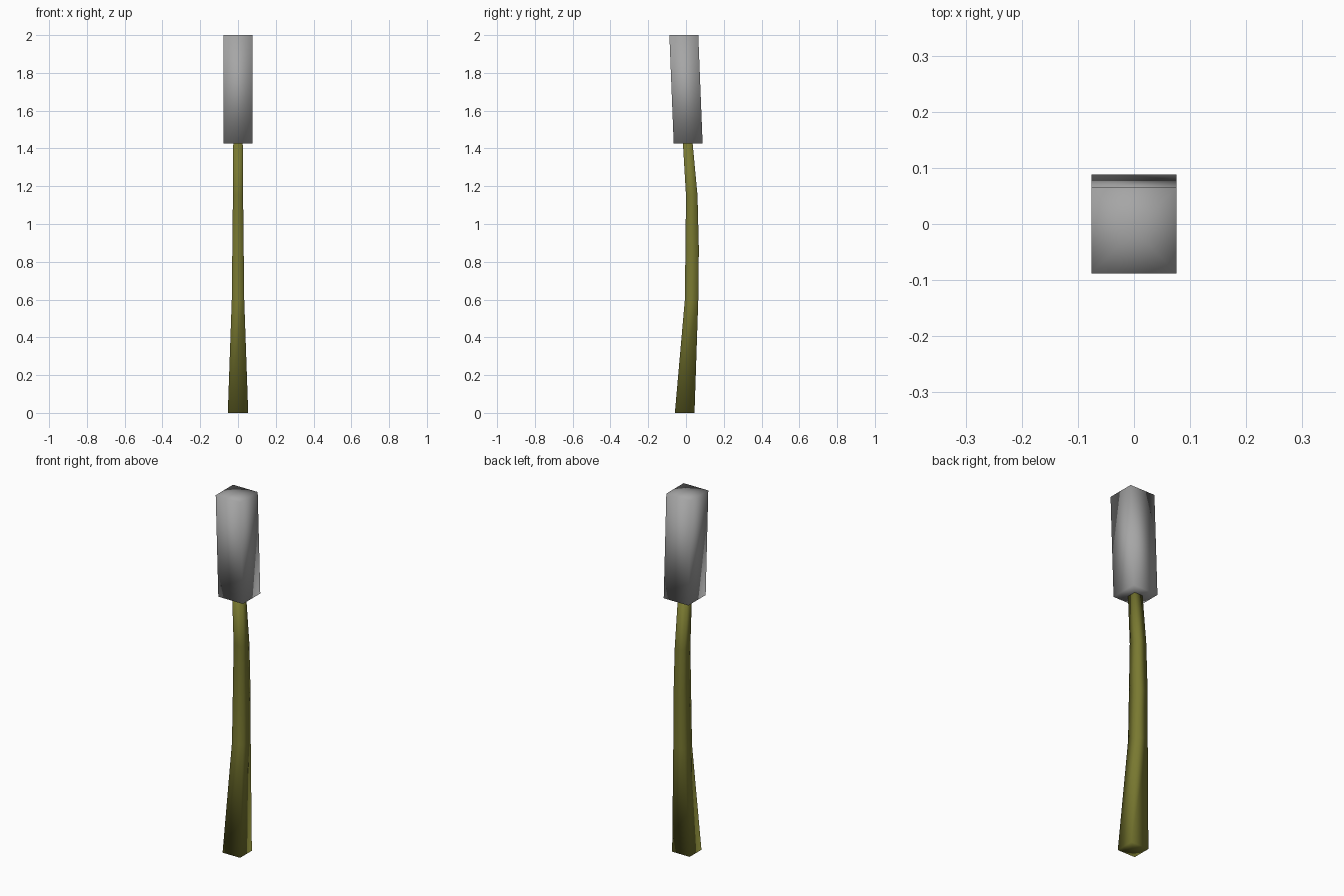
import bpy, bmesh

if "Cube" in bpy.data.objects:
    bpy.data.objects.remove(bpy.data.objects["Cube"])


def material(name, rgb):
    m = bpy.data.materials.new(name)
    m.diffuse_color = (*rgb, 1)
    m.use_nodes = True
    m.node_tree.nodes["Principled BSDF"].inputs["Base Color"].default_value = m.diffuse_color
    return m


def square_loft(name, rings, mat):
    """Smooth four-sided tube; each ring is (z, half width in x, y front, y back)."""
    bm = bmesh.new()
    loops = []
    for z, hx, y0, y1 in rings:
        loops.append([bm.verts.new((x, y, z)) for x, y in
                      ((-hx, y0), (hx, y0), (hx, y1), (-hx, y1))])
    for a, b in zip(loops, loops[1:]):
        for i in range(4):
            j = (i + 1) % 4
            bm.faces.new((a[i], a[j], b[j], b[i]))
    # Caps fan out from a centre point
    caps = [bm.faces.new(loops[0][::-1]), bm.faces.new(loops[-1])]
    bmesh.ops.poke(bm, faces=caps)
    bmesh.ops.recalc_face_normals(bm, faces=bm.faces)
    for f in bm.faces:
        f.smooth = True
    mesh = bpy.data.meshes.new(name)
    bm.to_mesh(mesh)
    bm.free()
    mesh.materials.append(mat)
    ob = bpy.data.objects.new(name, mesh)
    bpy.context.collection.objects.link(ob)
    return ob


olive = material("olive green", (0.19, 0.19, 0.03))
grey = material("grey", (0.38, 0.38, 0.38))

# Curved tapering stem
square_loft("stem", [(0, 0.054, -0.059, 0.045),
                     (0.6, 0.033, -0.006, 0.065),
                     (0.87, 0.030, -0.003, 0.068),
                     (1.15, 0.027, 0.000, 0.061),
                     (1.44, 0.025, -0.017, 0.034)], olive)

# Leaning block head
square_loft("head", [(1.425, 0.076, -0.065, 0.088),
                     (2.0, 0.076, -0.088, 0.065)], grey)
